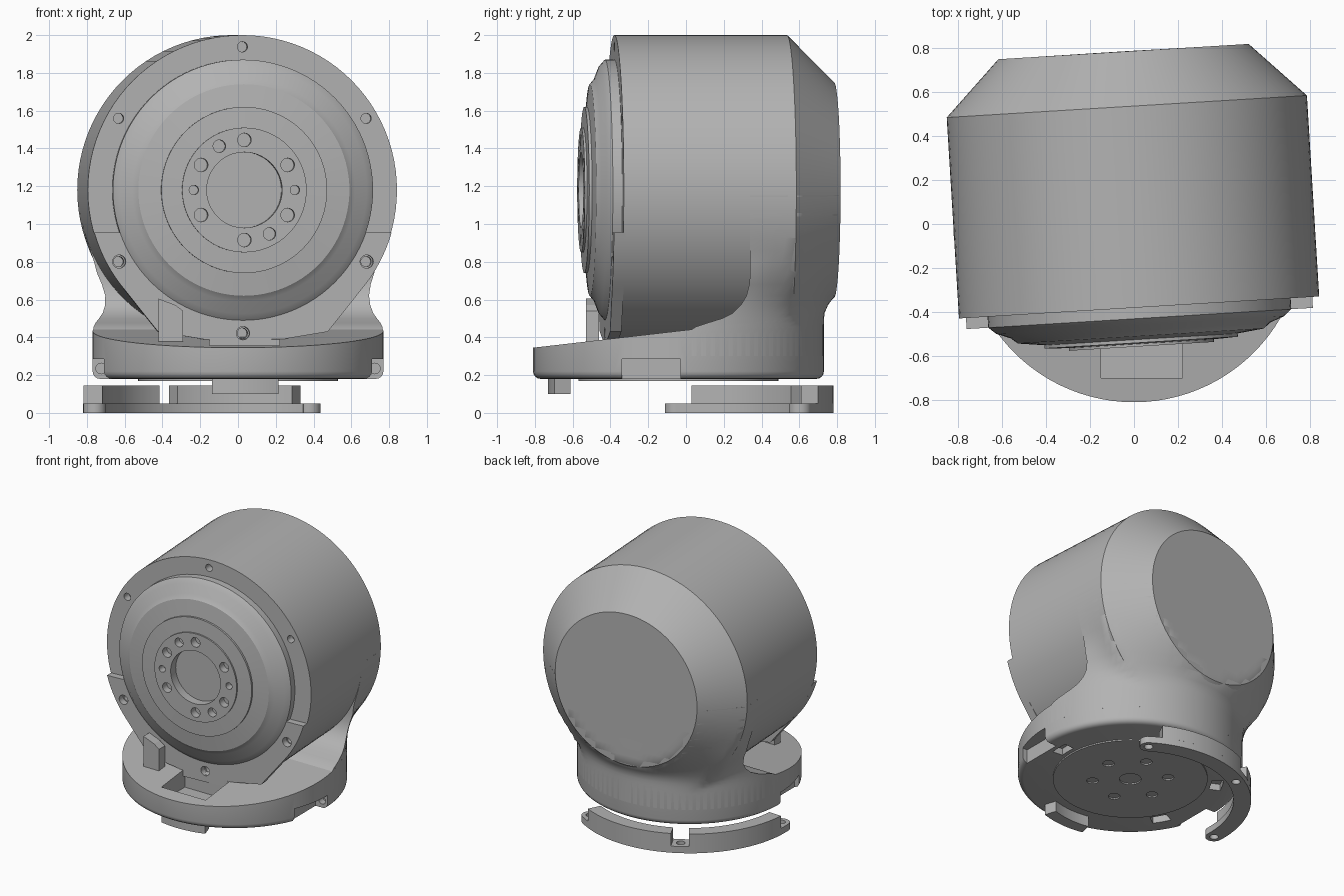
import bpy, bmesh
from math import sin, cos, pi, radians, hypot, sqrt
from mathutils import Matrix, Vector

if "Cube" in bpy.data.objects:
    bpy.data.objects.remove(bpy.data.objects["Cube"])

GREY = (0.45, 0.45, 0.45, 1)
mat = bpy.data.materials.new("plain grey")
mat.use_nodes = True
mat.diffuse_color = GREY
mat.node_tree.nodes["Principled BSDF"].inputs["Base Color"].default_value = GREY

YAW = Matrix.Rotation(radians(3.5), 4, 'Z')   # the drum is turned slightly on its base
AXIS_Z = 1.18
R_DRUM, R_BASE, BASE_Y = 0.82, 0.77, -0.04


def finish(name, bm, matrix=None):
    bmesh.ops.remove_doubles(bm, verts=bm.verts, dist=1e-5)
    bmesh.ops.recalc_face_normals(bm, faces=bm.faces)
    me = bpy.data.meshes.new(name)
    bm.to_mesh(me)
    bm.free()
    if matrix:
        me.transform(matrix)
    me.materials.append(mat)
    ob = bpy.data.objects.new(name, me)
    bpy.context.collection.objects.link(ob)
    return ob


def activate(ob):
    bpy.ops.object.select_all(action='DESELECT')
    ob.select_set(True)
    bpy.context.view_layer.objects.active = ob


def smooth(ob, angle=30):
    activate(ob)
    bpy.ops.object.shade_smooth_by_angle(angle=radians(angle))


def cut(ob, cutter):
    cutter.hide_render = True
    mod = ob.modifiers.new("cut", 'BOOLEAN')
    mod.operation, mod.solver, mod.object = 'DIFFERENCE', 'EXACT', cutter
    activate(ob)
    bpy.ops.object.modifier_apply(modifier="cut")
    bpy.data.objects.remove(cutter)


def loft(bm, rings):
    """Skin a stack of closed rings and cap both ends."""
    rows = [[bm.verts.new(p) for p in ring] for ring in rings]
    n = len(rows[0])
    for a, b in zip(rows, rows[1:]):
        for i in range(n):
            j = (i + 1) % n
            bm.faces.new((a[i], a[j], b[j], b[i]))
    bm.faces.new(rows[0][::-1])
    bm.faces.new(rows[-1])


def circle(r, z, n=48, c=(0, 0)):
    return [(c[0] + r * cos(2 * pi * i / n), c[1] + r * sin(2 * pi * i / n), z) for i in range(n)]


def cylinder(bm, r, z0, z1, c=(0, 0), n=24):
    loft(bm, [circle(r, z0, n, c), circle(r, z1, n, c)])


def box(bm, x0, x1, y0, y1, z0, z1):
    loft(bm, [[(x0, y0, z), (x1, y0, z), (x1, y1, z), (x0, y1, z)] for z in (z0, z1)])


def arc(bm, r0, r1, a0, a1, z0, z1, c, n=32):
    angs = [radians(a0 + (a1 - a0) * i / n) for i in range(n + 1)]
    pts = [(r1, a) for a in angs] + [(r0, a) for a in reversed(angs)]
    loft(bm, [[(c[0] + r * cos(a), c[1] + r * sin(a), z) for r, a in pts] for z in (z0, z1)])


# Local z of lathed parts points out of the front face, local y points up
FACE = YAW @ Matrix.Translation((0, 0, AXIS_Z)) @ Matrix.Rotation(radians(90), 4, 'X')

# Drum with conical back and stepped front boss
profile = [(0.57, -0.785), (R_DRUM, -0.535), (R_DRUM, 0.38), (0.69, 0.38), (0.69, 0.43),
           (0.655, 0.46), (0.59, 0.485), (0.56, 0.51), (0.44, 0.525), (0.44, 0.54),
           (0.33, 0.545), (0.33, 0.557), (0.2, 0.557), (0.2, 0.49)]
bm = bmesh.new()
loft(bm, [circle(r, z, 96) for r, z in profile])
drum = finish("drum", bm, FACE)

# Bolt holes of the output face and the flange
bm = bmesh.new()
for k in range(6):
    a = pi / 2 + k * pi / 3
    cylinder(bm, 0.036, 0.50, 0.65, (0.265 * cos(a), 0.265 * sin(a)))
    cylinder(bm, 0.027, 0.32, 0.65, (0.758 * cos(a), 0.758 * sin(a)))
for s in (-1, 1):
    cylinder(bm, 0.025, 0.50, 0.65, (s * 0.268, 0))
    cylinder(bm, 0.033, 0.50, 0.65, (s * -0.133, s * 0.232))
cut(drum, finish("hole_cutter", bm, FACE))
smooth(drum)

# Lower clamp plate in front of the drum
half = [(R_DRUM * cos(radians(a)), R_DRUM * sin(radians(a))) for a in range(-16, -43, -3)]
half += [(0.45, -0.75), (0.21, -0.79), (0.21, -0.84)]
outline = half + [(-x, y) for x, y in reversed(half)]
bm = bmesh.new()
loft(bm, [[(x, y, z) for x, y in outline] for z in (0.37, 0.43)])
plate = finish("clamp_plate", bm, FACE)
bm = bmesh.new()
for a in (210, 270, 330):
    cylinder(bm, 0.035, 0.3, 0.6, (0.758 * cos(radians(a)), 0.758 * sin(radians(a))))
cut(plate, finish("plate_cutter", bm, FACE))
smooth(plate)


# Round base with a rounded lower edge and a sloping top
def sloped(r):
    return [(x, y, 0.345 + 0.115 * (y + 0.81)) for x, y, _ in circle(r, 0, 96, (0, BASE_Y))]


bm = bmesh.new()
rings = [circle(R_BASE - 0.04 * (1 - sin(t * pi / 8)), 0.22 - 0.04 * cos(t * pi / 8), 96, (0, BASE_Y))
         for t in range(5)]
loft(bm, rings + [sloped(R_BASE)])
base = finish("base", bm)

bm = bmesh.new()
for s in (-1, 1):                                   # screw notches in both sides
    x = sorted((s * 0.67, s * 0.9))
    box(bm, *x, -0.34, -0.03, 0.1, 0.285)
box(bm, -0.15, 0.22, -0.70, -0.42, 0.25, 0.6)       # cable pocket
cut(base, finish("base_cutter", bm))
bm = bmesh.new()
for s in (-1, 1):                                   # screw holes facing forward
    cylinder(bm, 0.028, -0.02, 0.10, (s * 0.725, 0.235))
cut(base, finish("screw_cutter", bm, Matrix.Rotation(radians(90), 4, 'X')))
bm = bmesh.new()
for a in (0, 150, 210):                             # slots under the rim
    arc(bm, 0.56, 0.64, a - 6, a + 6, 0.1, 0.23, (0, BASE_Y), 4)
cut(base, finish("slot_cutter", bm))
smooth(base)

# Mounting disc underneath
bm = bmesh.new()
cylinder(bm, 0.53, 0.17, 0.2, (0, BASE_Y), 64)
disc = finish("mounting_disc", bm)
bm = bmesh.new()
cylinder(bm, 0.075, 0.1, 0.195, (0, BASE_Y))
for k in range(6):
    a = radians(15 + 60 * k)
    cylinder(bm, 0.04, 0.1, 0.195, (0.26 * cos(a), BASE_Y + 0.26 * sin(a)))
cut(disc, finish("disc_cutter", bm))
smooth(disc)


# Neck shell: blends the round base into the drum
def neck_radius(th, z):
    dz, unyaw = z - AXIS_Z, YAW.inverted()
    lo, hi = 0.0, 1.5
    for _ in range(22):
        m = (lo + hi) / 2
        p = unyaw @ Vector((m * cos(th), m * sin(th), 0))
        d = hypot(p.x, dz)
        lo, hi = (m, hi) if d < R_DRUM and p.y < min(0.785, 1.355 - d) else (lo, m)
    r = R_BASE - 0.8 * max(0, z - 0.75)
    rc = BASE_Y * sin(th) + sqrt(r * r - (BASE_Y * cos(th)) ** 2)
    p = 10 + 30 * abs(sin(th)) ** 4
    return (lo ** p + rc ** p) ** (1 / p)


def edge_angle(z, y, flip):
    lo, hi = -0.5, 1.4
    for _ in range(18):
        m = (lo + hi) / 2
        t = pi - m if flip else m
        lo, hi = (m, hi) if neck_radius(t, z) * sin(t) < y else (lo, m)
    return pi - lo if flip else lo


front_edge = [(0.30, 0.0), (0.42, 0.0), (0.455, 0.05), (0.475, 0.11), (0.50, 0.19), (0.53, 0.25),
              (0.57, 0.29), (0.62, 0.32), (0.68, 0.335), (0.74, 0.34), (0.80, 0.34), (0.86, 0.34),
              (0.92, 0.34), (0.98, 0.34), (1.05, 0.34), (1.15, 0.34)]
rings = []
for z, y in front_edge:
    a0, a1 = edge_angle(z, y, False), edge_angle(z, y, True)
    ring = []
    for i in range(49):
        t = a0 + (a1 - a0) * i / 48
        r = neck_radius(t, z)
        ring.append((r * cos(t), r * sin(t), z))
    rings.append(ring)
bm = bmesh.new()
loft(bm, rings)
smooth(finish("neck_shell", bm), 40)

# Cable guide post with a sloping shoulder
bm = bmesh.new()
loft(bm, [[(-0.42, y, 0.36), (-0.29, y, 0.36), (-0.29, y, 0.54), (-0.33, y, 0.57), (-0.42, y, 0.605)]
          for y in (-0.53, -0.46)])
finish("guide_post", bm)

# Locking block below the front rim
bm = bmesh.new()
arc(bm, 0.60, 0.69, 258.5, 288, 0.10, 0.20, (0, BASE_Y), 12)
smooth(finish("locking_block", bm))

# Curved clamp below the back: flange with rounded ends, and two wall halves
C = (-0.02, -0.02)
bm = bmesh.new()
arc(bm, 0.68, 0.80, 57.5, 182.5, 0, 0.05, C)
flange = finish("clamp_flange", bm)
for a in (57.5, 182.5):
    end = (C[0] + 0.74 * cos(radians(a)), C[1] + 0.74 * sin(radians(a)))
    bm = bmesh.new()
    cylinder(bm, 0.06, 0, 0.05, end)
    tab = finish("clamp_tab", bm)
    bm = bmesh.new()
    cylinder(bm, 0.03, -0.1, 0.1, end)
    hole = finish("tab_cutter", bm)
    both = hole.copy()
    bpy.context.collection.objects.link(both)
    cut(tab, hole)
    cut(flange, both)
    smooth(tab)
bm = bmesh.new()
cylinder(bm, 0.03, -0.1, 0.1, (C[0] + 0.74 * cos(radians(120)), C[1] + 0.74 * sin(radians(120))))
cut(flange, finish("flange_cutter", bm))
smooth(flange)
for a0, a1 in ((64, 115.5), (124.5, 176)):
    bm = bmesh.new()
    arc(bm, 0.70, 0.80, a0, a1, 0.05, 0.145, C, 24)
    smooth(finish("clamp_wall", bm))
bpy.ops.object.select_all(action='DESELECT')
